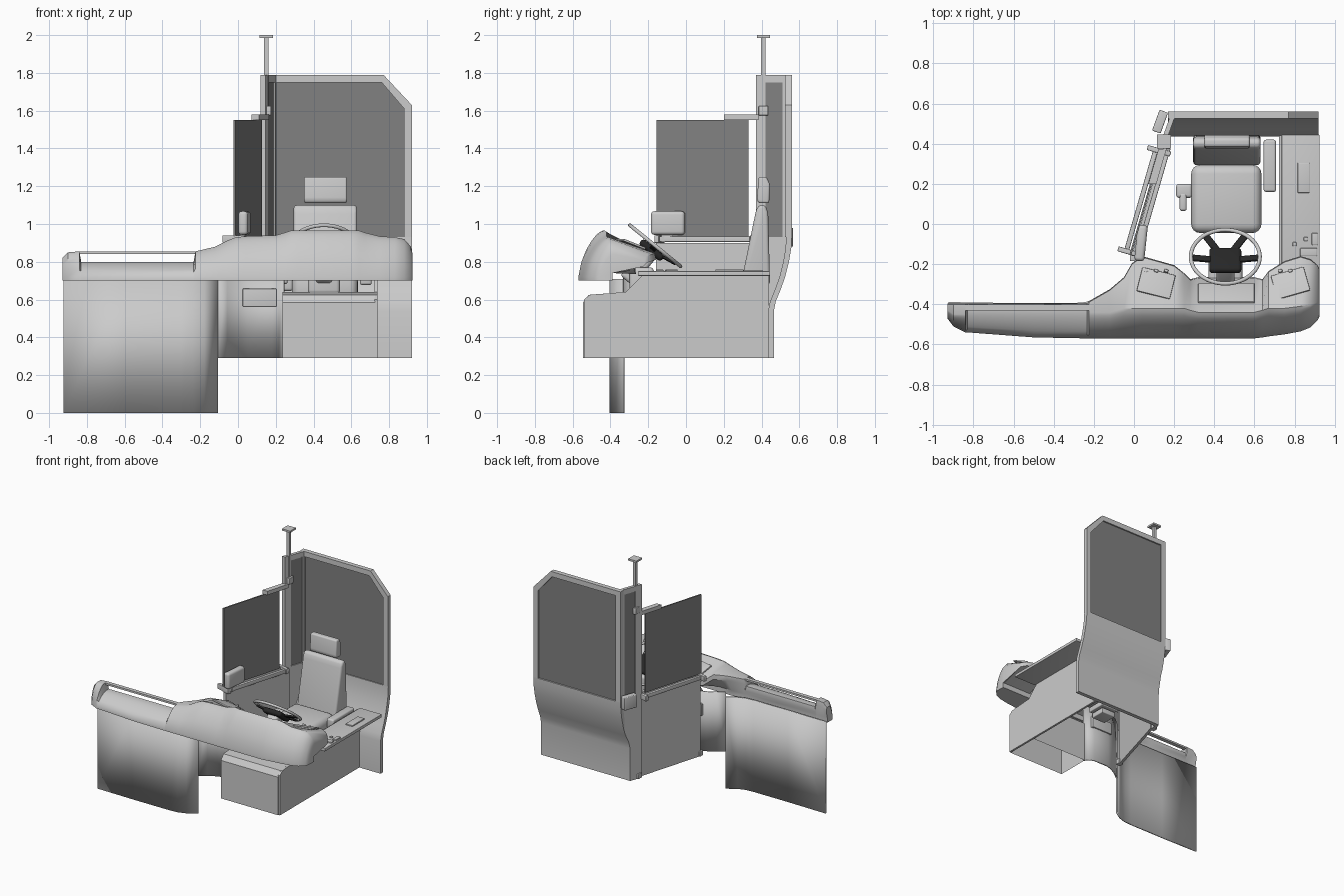
import bpy, bmesh, math
from mathutils import Matrix, Euler, Vector

if "Cube" in bpy.data.objects:
    bpy.data.objects.remove(bpy.data.objects["Cube"])

R = math.radians


def material(name, v):
    m = bpy.data.materials.new(name)
    m.diffuse_color = (v, v, v, 1)
    m.use_nodes = True
    m.node_tree.nodes["Principled BSDF"].inputs["Base Color"].default_value = m.diffuse_color
    return m


GLASS, BLACK = material("tinted_glass", 0.22), material("black_plastic", 0.02)


def finish(name, bm, mat=None, angle=35):
    bmesh.ops.recalc_face_normals(bm, faces=bm.faces[:])
    me = bpy.data.meshes.new(name)
    bm.to_mesh(me)
    bm.free()
    ob = bpy.data.objects.new(name, me)
    bpy.context.collection.objects.link(ob)
    if mat:
        me.materials.append(mat)
    bpy.ops.object.select_all(action='DESELECT')
    ob.select_set(True)
    bpy.context.view_layer.objects.active = ob
    bpy.ops.object.shade_smooth_by_angle(angle=R(angle))
    return ob


def bevel(bm, width, segs=4):
    if width:
        bmesh.ops.bevel(bm, geom=bm.edges[:], offset=width, segments=segs,
                        profile=0.5, affect='EDGES', clamp_overlap=True)


def box(name, c, size, bev=0, rot=(0, 0, 0), mat=None, base=Matrix()):
    bm = bmesh.new()
    bmesh.ops.create_cube(bm, size=1, matrix=Matrix.Diagonal((*size, 1)))
    bevel(bm, bev)
    e = Euler([R(a) for a in rot]).to_matrix().to_4x4()
    bm.transform(base @ Matrix.Translation(c) @ e)
    return finish(name, bm, mat)


def prism(name, pts, axis, lo, hi, bev=0, mat=None, shear=None, open_bottom=False):
    """Extrude a 2D outline along x or y; shear=(k, y0) slants it in plan."""
    bm = bmesh.new()
    rings = [[bm.verts.new((w, u, v) if axis == 'x' else (u, w, v)) for u, v in pts]
             for w in (lo, hi)]
    n = len(pts)
    bm.faces.new(rings[0])
    bm.faces.new(rings[1][::-1])
    for i in range(n):
        j = (i + 1) % n
        if not (open_bottom and i == n - 1):
            bm.faces.new((rings[0][i], rings[0][j], rings[1][j], rings[1][i]))
    bmesh.ops.recalc_face_normals(bm, faces=bm.faces[:])
    bevel(bm, bev)
    if shear:
        for v in bm.verts:
            v.co.x += shear[0] * (v.co.y - shear[1])
    return finish(name, bm, mat)


def ribbon(name, path, z0, z1, thick=0.012):
    bm = bmesh.new()
    lo, hi = ([bm.verts.new((x, y, z)) for x, y in path] for z in (z0, z1))
    for i in range(len(path) - 1):
        bm.faces.new((lo[i], lo[i + 1], hi[i + 1], hi[i]))
    ob = finish(name, bm)
    m = ob.modifiers.new("thickness", 'SOLIDIFY')
    m.thickness, m.offset = thick, 0
    return ob


def rect(u0, u1, v0, v1):
    return [(u0, v0), (u0, v1), (u1, v1), (u1, v0)]


# Dashboard: lofted sections (x, front y, peak y, peak z, rear y, rear z)
sections = [
    (-.93, -.47, -.43, .82, -.40, .82), (-.90, -.51, -.45, .85, -.40, .85),
    (-.84, -.54, -.45, .855, -.40, .855), (-.83, -.54, -.43, .80, -.40, .80),
    (-.50, -.565, -.43, .80, -.40, .80), (-.235, -.57, -.43, .80, -.40, .80),
    (-.225, -.57, -.44, .855, -.39, .855), (-.12, -.57, -.44, .88, -.33, .875),
    (-.05, -.57, -.42, .915, -.27, .89), (-.01, -.57, -.42, .93, -.20, .86),
    (.04, -.57, -.42, .935, -.165, .85), (.20, -.57, -.42, .94, -.21, .84),
    (.25, -.57, -.42, .955, -.25, .83), (.28, -.57, -.43, .965, -.28, .79),
    (.32, -.57, -.44, .965, -.27, .77), (.60, -.57, -.44, .965, -.27, .77),
    (.64, -.565, -.43, .965, -.28, .79), (.67, -.56, -.42, .955, -.24, .84),
    (.75, -.55, -.42, .935, -.19, .845), (.83, -.535, -.41, .93, -.165, .845),
    (.88, -.515, -.40, .92, -.18, .84), (.915, -.48, -.39, .88, -.21, .83),
    (.925, -.46, -.38, .84, -.23, .81)]
bm = bmesh.new()
rings = []
for x, yf, yp, zp, yr, zr in sections:
    pts = [(yf, .70)]
    for i in range(9):
        t = 1 - i / 8
        pts.append((yp + (yf - yp) * t, .72 + (zp - .72) * (1 - t ** 1.5) ** (1 / 1.5)))
    yb = min(yr - .005, -.39)
    pts += [(yr, zr), (yr + .005, zr - .035), (yb, .74), (yb, .70)]
    rings.append([bm.verts.new((x, y, z)) for y, z in pts])
for a, b in zip(rings, rings[1:]):
    for i in range(len(a)):
        j = (i + 1) % len(a)
        bm.faces.new((a[i], a[j], b[j], b[i]))
bm.faces.new(rings[0])
bm.faces.new(rings[-1])
finish("dashboard", bm)
box("dashboard_rail", (-.53, -.415, .848), (.62, .03, .014))

# Dashboard switch panels and instrument cluster
for name, x, tilt in (("left_switch_panel", .11, -14), ("right_switch_panel", .78, 16)):
    box(name, (x, -.295, .893), (.17, .13, .012), .004, (-21, 0, tilt))
    for i in (-1, 0, 1):
        box(name + "_switch", (x + i * .05, -.235, .872), (.02, .015, .02), .004, (-21, 0, tilt))
box("instrument_cluster", (.46, -.345, .868), (.28, .14, .012), .004, (-48, 0, 0))

# Front curtain and knee panels
ribbon("front_panel", [(-.925, -.395), (-.6, -.4), (-.3, -.4), (-.24, -.395),
                       (-.18, -.375), (-.11, -.33)], 0, .71)
ribbon("knee_panel", [(-.11, -.33), (-.06, -.29), (0, -.255), (.05, -.24), (.18, -.24),
                      (.22, -.26), (.24, -.29)], .29, .75)
box("knee_panel_box", (.115, -.25, .61), (.18, .05, .095), .004)

# Pedal pod, side wall and side ledge
prism("pedal_pod", [(-.545, .29), (-.545, .585), (-.515, .625), (-.32, .64), (-.28, .60),
                    (-.28, .29)], 'x', .235, .725, open_bottom=True)
prism("side_wall", [(-.54, .29), (-.54, .60), (-.51, .625), (-.32, .64), (-.26, .70),
                    (-.22, .74), (.44, .74), (.44, .29)], 'x', .722, .738)
box("side_ledge", (.83, .095, .738), (.19, .70, .024), .004)
for c, s in (((.845, .23), (.06, .15)), ((.87, -.14), (.085, .04)), ((.90, -.075), (.03, .06)),
             ((.855, -.075), (.02, .02)), ((.80, -.10), (.02, .02))):
    box("ledge_control", (*c, .752), (*s, .014), .004)

# Rear wall: curved lower shell, window frame and glass
curve = [(.465, .29), (.465, .54), (.475, .59), (.50, .65), (.525, .72), (.545, .80),
         (.557, .87), (.56, .93)]
prism("rear_wall_lower", curve + [(y - .03, z) for y, z in curve[::-1]], 'x', .17, .92)
prism("rear_window_frame", [(.17, .93), (.17, 1.79), (.77, 1.79), (.92, 1.63), (.92, .93),
                            (.88, .93), (.88, 1.61), (.76, 1.75), (.205, 1.75), (.205, .93)],
      'y', .525, .56)
prism("rear_window_glass", [(.205, .93), (.205, 1.75), (.76, 1.75), (.88, 1.61), (.88, .93)],
      'y', .537, .549, mat=GLASS)

# Slanted return panel beside the rear wall
S1 = (.36, .37)
prism("return_panel_lower", [(.37, .29), (.37, .93)] + curve[::-1], 'x', .12, .145, shear=S1)
prism("return_window_frame", [(.37, .93), (.37, 1.79), (.56, 1.79), (.56, .93), (.51, .93),
                              (.51, 1.75), (.42, 1.75), (.42, .93)], 'x', .12, .145, shear=S1)
prism("return_window_glass", rect(.42, .51, .93, 1.75), 'x', .127, .138, mat=GLASS, shear=S1)
box("latch_box", (.13, .51, .93), (.045, .11, .10), .006, (0, 0, -20))

# Ceiling pole
box("pole", (.15, .41, 1.78), (.024, .024, .42))
box("pole_plate", (.15, .41, 1.993), (.07, .07, .014))
box("pole_foot", (.15, .41, 1.60), (.05, .05, .05), .004)

# Cab door: panel, rails, glass, brackets
S2 = (.29, -.15)
prism("door_panel", rect(-.16, .39, .29, .90), 'x', -.01, .012, shear=S2)
for name, x in (("door_rail_inner", .005), ("door_rail_outer", -.055)):
    prism(name, rect(-.14, .375, .905, .935), 'x', x, x + .025, .004, shear=S2)
prism("door_glass", rect(-.155, .33, .935, 1.55), 'x', -.022, -.012, mat=GLASS, shear=S2)
prism("door_top_arm", rect(.20, .385, 1.55, 1.58), 'x', -.03, .01, shear=S2)
for y in (-.14, .365):
    box("rail_bracket", (-.025 + .29 * (y + .15), y, .92), (.12, .025, .04), .004, (0, 0, -16))
for x, y in ((.0, -.165), (.14, .39)):
    box("door_hinge", (x, y, .31), (.04, .04, .04), .004)
box("ticket_machine", (.035, -.095, 1.005), (.05, .18, .125), .018, (0, 0, -6))
box("ticket_machine_stand", (.025, -.10, .93), (.03, .06, .05))

# Driver seat
box("seat_cushion", (.46, .125, .665), (.35, .34, .15), .045)
prism("seat_back", [(.29, .68), (.37, 1.07), (.385, 1.10), (.42, 1.10), (.435, 1.06),
                    (.445, .68)], 'x', .295, .63, .022)
prism("headrest", [(.375, 1.13), (.385, 1.25), (.425, 1.25), (.445, 1.21), (.44, 1.11),
                   (.385, 1.11)], 'x', .35, .577, .018)
box("right_armrest", (.677, .29, .715), (.062, .26, .075), .012)
box("left_lever_mount", (.25, .165, .68), (.08, .07, .07), .015)
box("left_lever", (.245, .11, .70), (.035, .09, .035), .012)
for i in range(5):
    s = .24 - i * .03
    box("seat_bellows", (.46, .20, .575 - i * .05), (s, s, .04), .006)

# Steering wheel and column
W = Matrix.Translation((.455, -.163, .885)) @ Matrix.Rotation(R(-39), 4, 'X')
bpy.ops.mesh.primitive_torus_add(major_radius=.172, minor_radius=.01,
                                 major_segments=48, minor_segments=10)
rim = bpy.context.object
rim.name = "steering_rim"
rim.matrix_world = W
bpy.ops.object.shade_smooth()
box("steering_hub", (0, 0, -.03), (.16, .15, .04), .018, mat=BLACK, base=W)
for a in (0, 180, 55, 125):
    d = Vector((math.cos(R(a)), math.sin(R(a)), 0))
    box("steering_spoke", d * .12 + Vector((0, 0, -.015)), (.10, .035, .014), .004,
        (0, -8, a), BLACK, W)
box("steering_column", (0, 0, -.14), (.09, .09, .20), .02, base=W)
box("column_cover", (.455, -.235, .70), (.17, .13, .14), .02)
